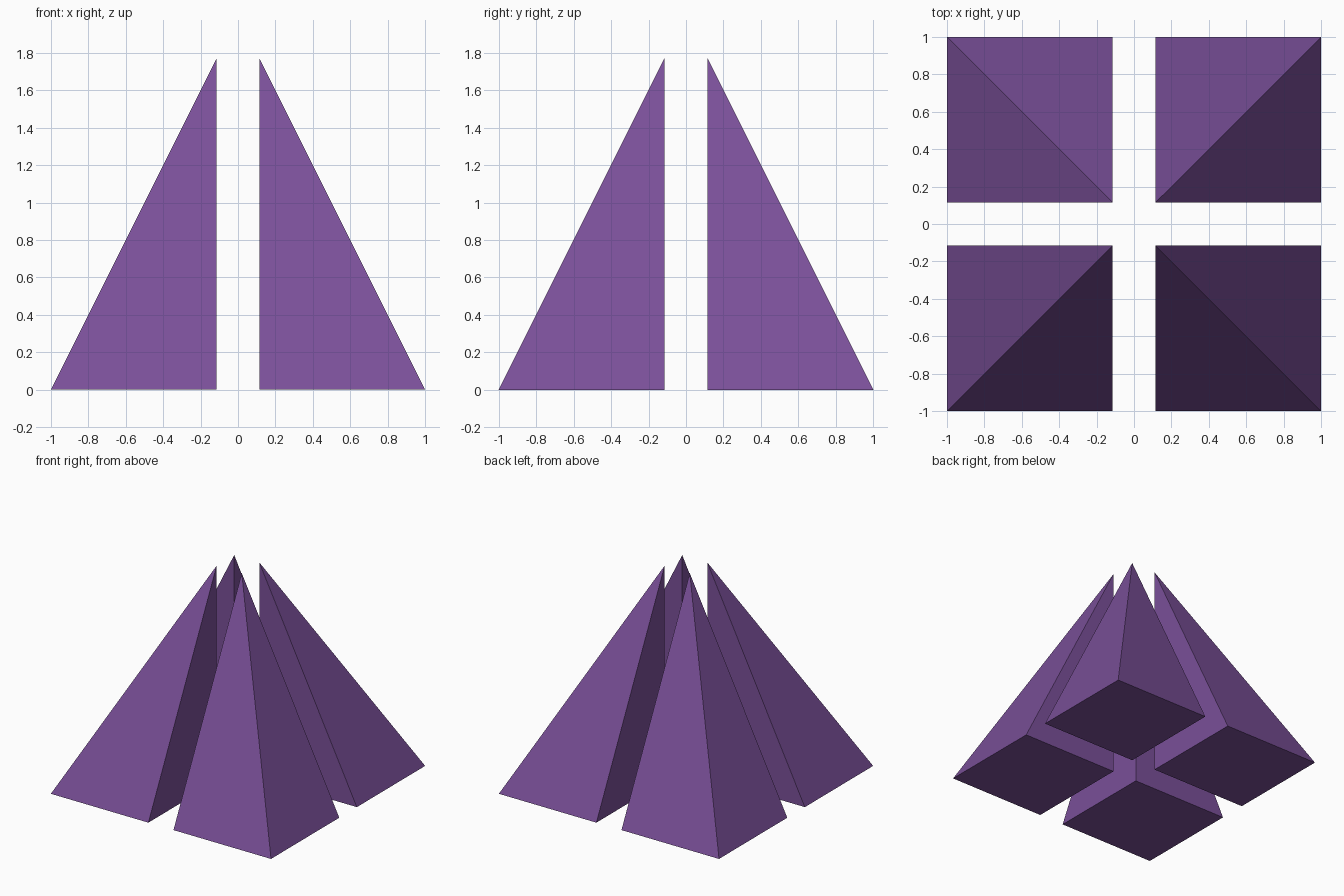
import bpy, bmesh

if "Cube" in bpy.data.objects:
    bpy.data.objects.remove(bpy.data.objects["Cube"])

OUTER = 1.0      # outer base corner
INNER = 0.114    # half of the gap between the quarters
HEIGHT = 1.772

purple = bpy.data.materials.new("purple")
purple.diffuse_color = (0.195, 0.080, 0.319, 1)
purple.use_nodes = True
purple.node_tree.nodes["Principled BSDF"].inputs["Base Color"].default_value = purple.diffuse_color


def quarter_pyramid(name, sx, sy):
    """Square-based pyramid whose apex stands over its inner corner."""
    bm = bmesh.new()
    corners = [(INNER, INNER), (OUTER, INNER), (OUTER, OUTER), (INNER, OUTER)]
    base = [bm.verts.new((x * sx, y * sy, 0)) for x, y in corners]
    apex = bm.verts.new((INNER * sx, INNER * sy, HEIGHT))
    bm.faces.new(base)
    for i in range(4):
        bm.faces.new((base[i], base[(i + 1) % 4], apex))
    bmesh.ops.recalc_face_normals(bm, faces=bm.faces[:])
    mesh = bpy.data.meshes.new(name)
    bm.to_mesh(mesh)
    bm.free()
    mesh.materials.append(purple)
    bpy.context.collection.objects.link(bpy.data.objects.new(name, mesh))


# Four separated quarters of one pyramid
for side, sx in (("left", -1), ("right", 1)):
    for end, sy in (("front", -1), ("back", 1)):
        quarter_pyramid(f"{end}_{side}_pyramid_quarter", sx, sy)
